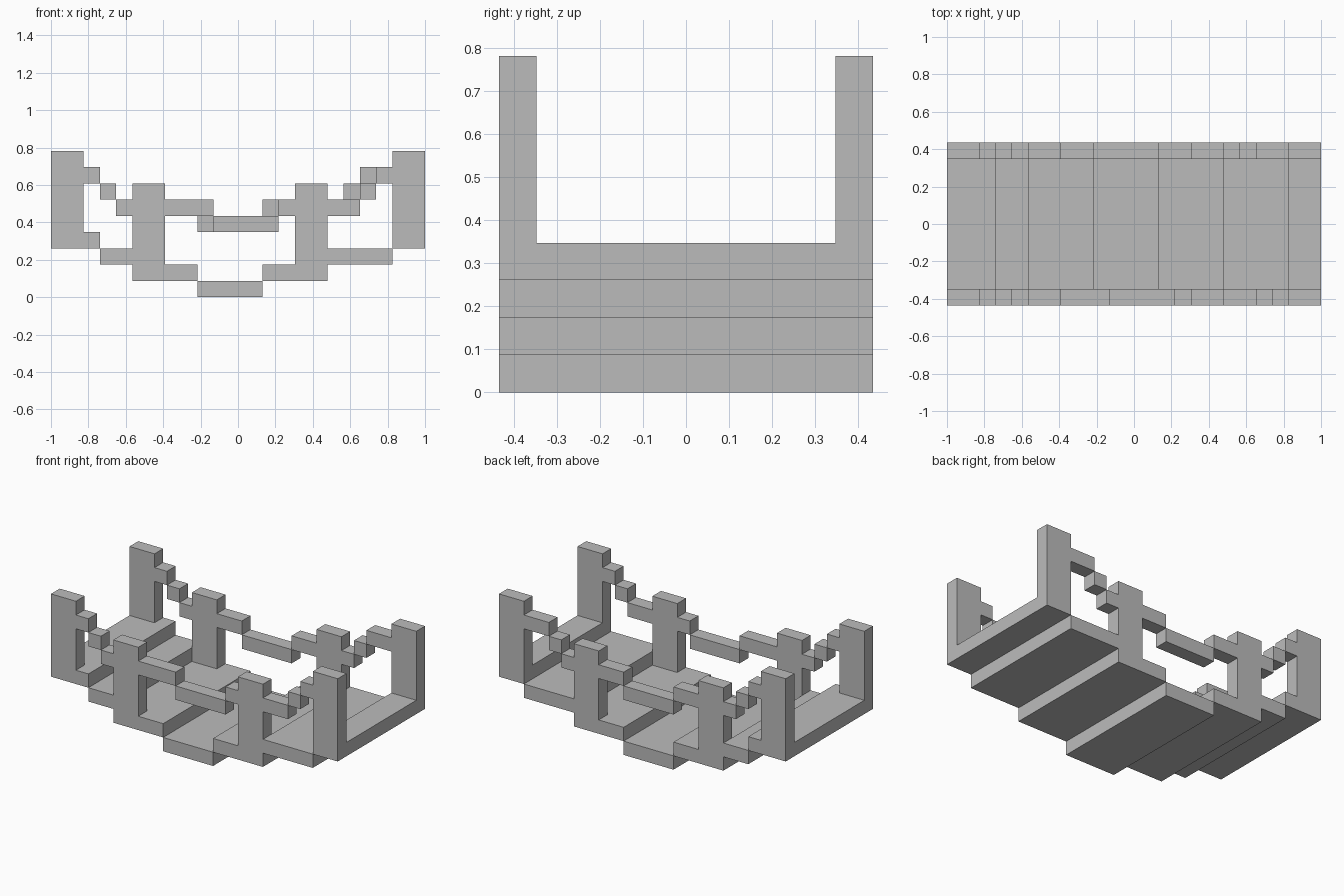
import bpy
from mathutils import Vector

cube = bpy.data.objects.get("Cube")
if cube:
    bpy.data.objects.remove(cube)

U = 2 / 23                      # one block
LENGTH, WIDTH = 23, 10          # size in blocks

stone = bpy.data.materials.new("plain grey")
stone.use_nodes = True
grey = (0.5, 0.5, 0.5, 1)
stone.diffuse_color = grey
stone.node_tree.nodes["Principled BSDF"].inputs["Base Color"].default_value = grey


def box(name, x, y, z):
    """Box spanning the given (low, high) block ranges."""
    low = Vector((x[0] - LENGTH / 2, y[0] - WIDTH / 2, z[0])) * U
    high = Vector((x[1] - LENGTH / 2, y[1] - WIDTH / 2, z[1])) * U
    bpy.ops.mesh.primitive_cube_add(size=1, location=(low + high) / 2)
    obj = bpy.context.object
    obj.name = name
    for v in obj.data.vertices:
        v.co = v.co * (high - low)
    obj.data.materials.append(stone)


def stepped_run(name, edges, levels, y):
    """Row of one-block-thick boxes between x edges, each at its own level."""
    for a, b, z in zip(edges, edges[1:], levels):
        box(name, (a, b), y, (z, z + 1))


# Sagging deck
stepped_run("deck_plank", (0, 3, 5, 9, 13, 17, 21, 23),
            (3, 2, 1, 0, 1, 2, 3), (0, WIDTH))

# Posts and stepped handrails on both sides
middle_edges = {"front": (7, 10, 14, 15), "back": (7, 9, 13, 15)}
left_edges = {"front": (17, 19, 20, 21), "back": (17, 18, 19, 21)}
for side, y in (("front", (0, 1)), ("back", (WIDTH - 1, WIDTH))):
    for x in (0, 21):
        box(side + "_end_post", (x, x + 2), y, (4, 9))
    for x in (5, 15):
        box(side + "_middle_post", (x, x + 2), y, (2, 7))
    stepped_run(side + "_right_rail", (2, 3, 4, 5), (7, 6, 5), y)
    stepped_run(side + "_middle_rail", middle_edges[side], (5, 4, 5), y)
    stepped_run(side + "_left_rail", left_edges[side], (5, 6, 7), y)
